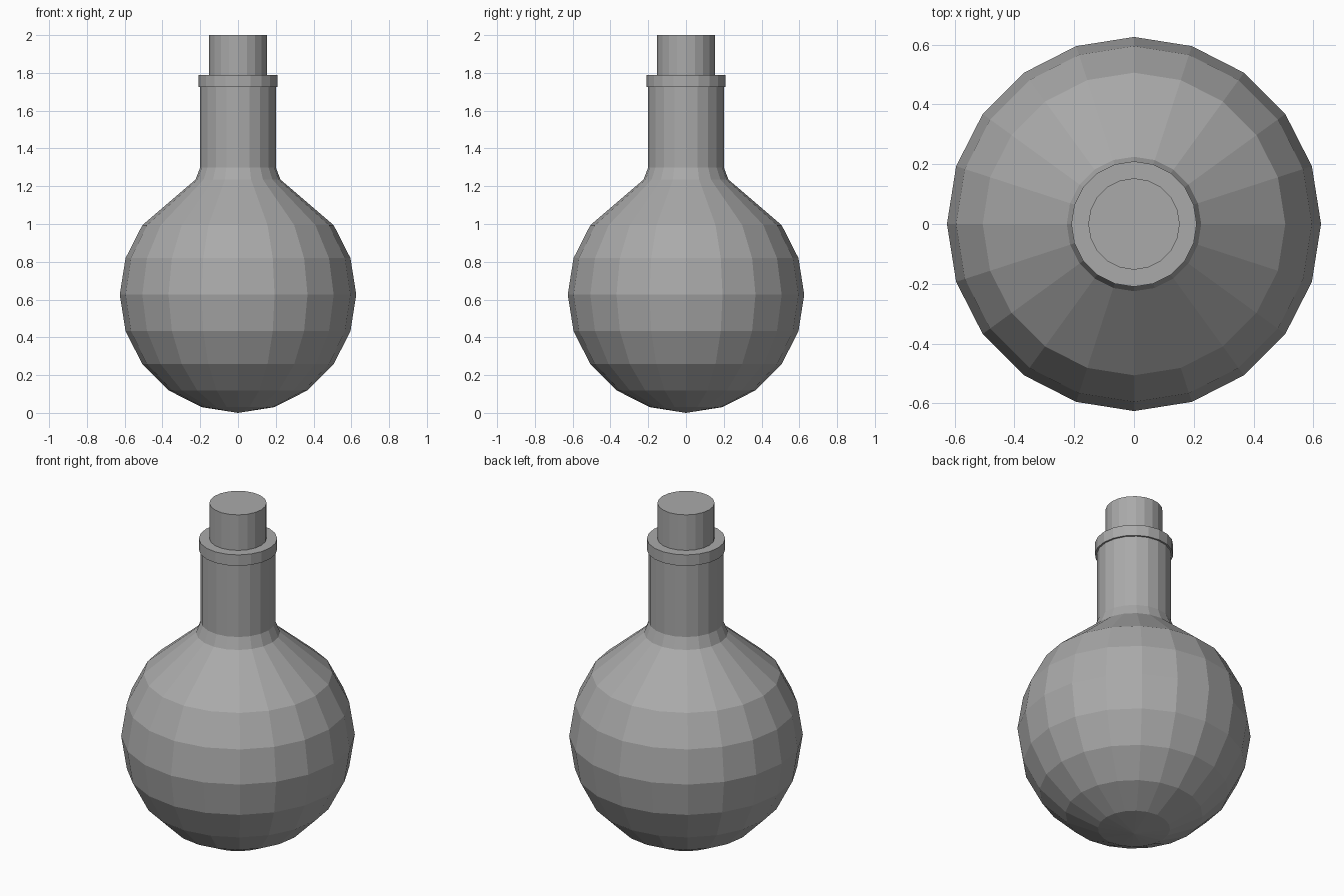
import bpy
import bmesh
from math import cos, sin, pi, radians

cube = bpy.data.objects.get("Cube")
if cube:
    bpy.data.objects.remove(cube, do_unlink=True)

SIDES = 20

grey = bpy.data.materials.new("plain grey")
grey.use_nodes = True
colour = (0.4, 0.4, 0.4, 1)
grey.diffuse_color = colour
grey.node_tree.nodes["Principled BSDF"].inputs["Base Color"].default_value = colour


def lathe(name, profile):
    """Turn a bottom-to-top (radius, height) profile into a flat-faced solid."""
    bm = bmesh.new()
    rings = []
    for r, z in profile:
        if r == 0:
            rings.append([bm.verts.new((0, 0, z))] * SIDES)
        else:
            rings.append([bm.verts.new((r * cos(2 * pi * i / SIDES),
                                        r * sin(2 * pi * i / SIDES), z))
                          for i in range(SIDES)])
    for low, high in zip(rings, rings[1:]):
        for i in range(SIDES):
            j = (i + 1) % SIDES
            corners = dict.fromkeys((low[i], low[j], high[j], high[i]))
            bm.faces.new(list(corners))
    # Flat end caps
    for ring in (rings[0], rings[-1]):
        if ring[0] is not ring[1]:
            bm.faces.new(ring)
    bmesh.ops.recalc_face_normals(bm, faces=bm.faces)
    mesh = bpy.data.meshes.new(name)
    bm.to_mesh(mesh)
    bm.free()
    mesh.materials.append(grey)
    obj = bpy.data.objects.new(name, mesh)
    bpy.context.collection.objects.link(obj)
    return obj


# Round flask: sphere rings from the pole up to the shoulder, then the neck
R = 0.626
body = [(0, 0)]
body += [(R * cos(radians(a)), R + R * sin(radians(a)))
         for a in range(-72, 37, 18)]
body += [(0.225, 1.235), (0.2, 1.3), (0.2, 1.76)]
lathe("flask_body", body)

# Rim around the mouth
lathe("flask_rim", [(0.21, 1.725), (0.21, 1.79)])

# Stopper standing in the mouth
lathe("stopper", [(0.153, 1.75), (0.153, 2.0)])
